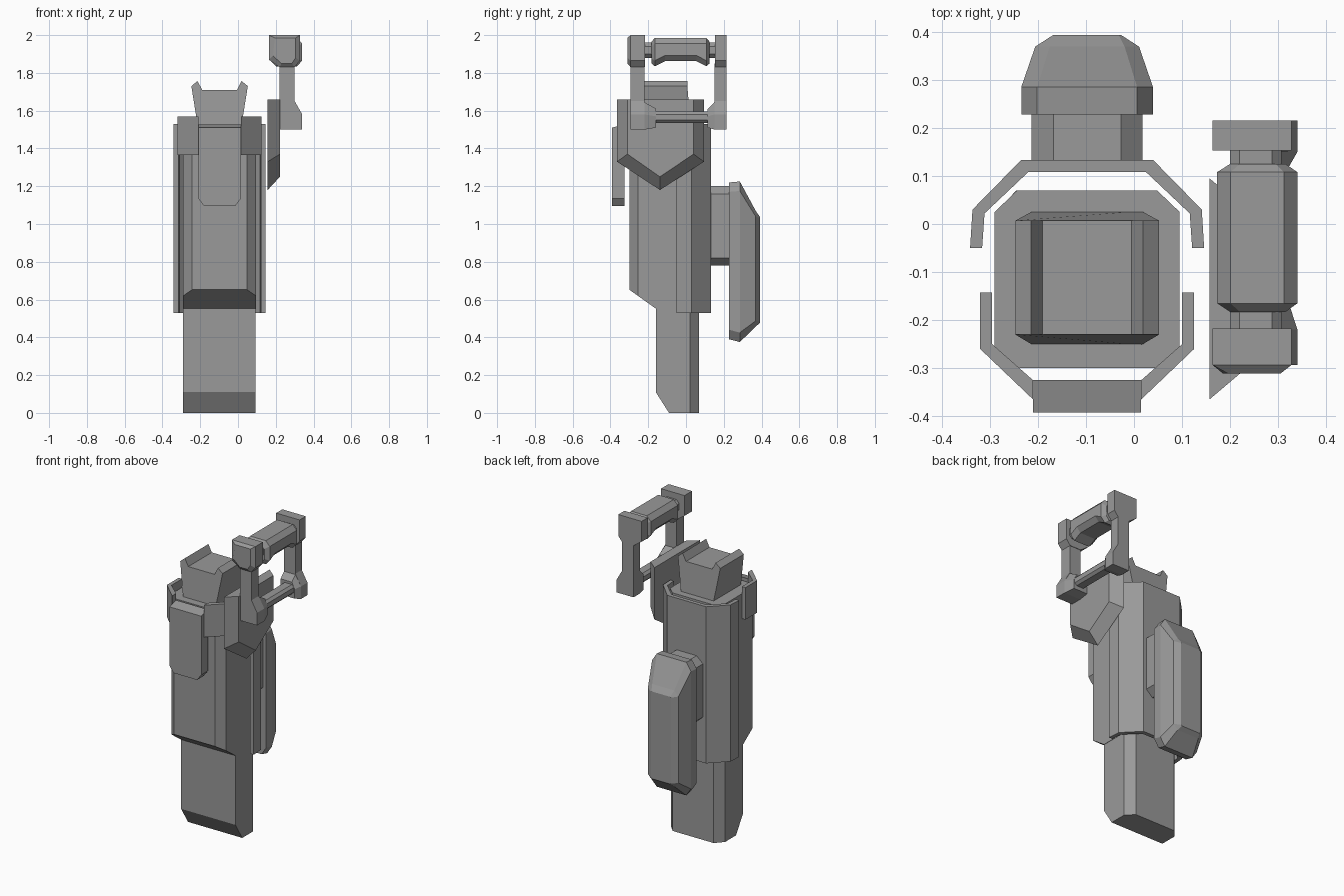
import bpy, bmesh
from mathutils import Vector

if "Cube" in bpy.data.objects:
    bpy.data.objects.remove(bpy.data.objects["Cube"])

C = -0.0975  # mirror centre of the main assembly in x

# Dark grey finish shared by all parts
GREY = bpy.data.materials.new("dark_grey")
GREY.diffuse_color = (0.32, 0.32, 0.32, 1)
GREY.use_nodes = True
GREY.node_tree.nodes["Principled BSDF"].inputs["Base Color"].default_value = GREY.diffuse_color


def loft(name, axis, sections, cut=None):
    """Skin polygons [(coord, [(u, v), ...]), ...] along an axis; optional bisect (point, normal)."""
    def place(c, p):
        return {'x': (c, p[0], p[1]), 'y': (p[0], c, p[1]), 'z': (p[0], p[1], c)}[axis]
    bm = bmesh.new()
    rings = [[bm.verts.new(place(c, p)) for p in poly] for c, poly in sections]
    n = len(rings[0])
    bm.faces.new(rings[0])
    bm.faces.new(rings[-1])
    for a, b in zip(rings, rings[1:]):
        for i in range(n):
            j = (i + 1) % n
            bm.faces.new((a[i], a[j], b[j], b[i]))
    if cut:
        geom = bm.verts[:] + bm.edges[:] + bm.faces[:]
        r = bmesh.ops.bisect_plane(bm, geom=geom, plane_co=Vector(cut[0]),
                                   plane_no=Vector(cut[1]).normalized(), clear_outer=True)
        edges = [e for e in r['geom_cut'] if isinstance(e, bmesh.types.BMEdge)]
        bmesh.ops.edgeloop_fill(bm, edges=edges)
    bmesh.ops.recalc_face_normals(bm, faces=bm.faces[:])
    mesh = bpy.data.meshes.new(name)
    bm.to_mesh(mesh)
    bm.free()
    mesh.materials.append(GREY)
    ob = bpy.data.objects.new(name, mesh)
    bpy.context.collection.objects.link(ob)
    return ob


def prism(name, axis, a, b, poly, cut=None):
    return loft(name, axis, [(a, poly), (b, poly)], cut)


def octo(u0, u1, v0, v1, cu, cv):
    return [(u0 + cu, v0), (u1 - cu, v0), (u1, v0 + cv), (u1, v1 - cv),
            (u1 - cu, v1), (u0 + cu, v1), (u0, v1 - cv), (u0, v0 + cv)]


def flip(pts):
    return [(2 * C - x, y) for x, y in pts]


# Main body with sloped lower front edge, and the lower leg
prism("body", 'z', 0.55, 1.52, octo(-0.29, 0.095, -0.30, 0.07, 0.047, 0.045),
      ((0, -0.30, 0.652), (0, -0.10, -0.14)))
prism("lower_leg", 'z', 0, 0.58,
      [(-0.29, -0.16), (0.093, -0.16), (0.093, 0.02), (0.045, 0.07), (-0.245, 0.07), (-0.29, 0.02)],
      ((0, -0.16, 0.11), (0, -0.11, -0.07)))

# Top block with two raised lips, leaning in toward the top
half = [(-0.21, 1.50), (-0.247, 1.73), (-0.214, 1.757), (-0.19, 1.71)]
prof = half + flip(half)[::-1]
top = prism("top_block", 'y', -0.252, 0.027, prof)
for v in top.data.vertices:
    if v.co.z > 1.6:
        v.co.y += 0.022 if v.co.y < -0.1 else -0.02

# Wrap-around rear shell
outer = [(-0.341, -0.05), (-0.336, 0.03), (-0.235, 0.133)]
inner = [(-0.22, 0.108), (-0.311, 0.022), (-0.316, -0.05)]
prism("rear_shell", 'z', 0.53, 1.53, outer + flip(outer)[::-1] + flip(inner)[::-1] + inner)

# Front bracket arms and front plate
arm = [(-0.32, -0.143), (-0.32, -0.26), (-0.21, -0.365), (-0.21, -0.325), (-0.295, -0.25), (-0.295, -0.143)]
prism("bracket_arm_left", 'z', 1.365, 1.57, arm)
prism("bracket_arm_right", 'z', 1.365, 1.57, flip(arm))


def plate(z):
    h = [(-0.21, z), (-0.21, 1.135), (-0.18, 1.095)]
    return h + flip(h)[::-1]


loft("front_plate", 'y', [(-0.392, plate(1.51)), (-0.325, plate(1.527))])

# Rear connector and rear pad
prism("rear_connector", 'y', 0.12, 0.24, octo(-0.213, 0.018, 0.78, 1.20, 0.045, 0.04))


def pad(w, z0, z1, cx, cz):
    return octo(C - w, C + w, z0, z1, cx, cz)


loft("rear_pad", 'y', [(0.228, pad(0.137, 0.39, 1.22, 0.033, 0.05)),
                       (0.285, pad(0.137, 0.375, 1.225, 0.033, 0.05)),
                       (0.369, pad(0.108, 0.457, 1.07, 0.030, 0.03)),
                       (0.393, pad(0.071, 0.478, 1.035, 0.005, 0.005))])

# Side shield with bevelled outer face
loft("side_shield", 'x', [
    (0.157, [(-0.365, 1.66), (-0.365, 1.33), (-0.138, 1.18), (0.095, 1.33), (0.095, 1.66)]),
    (0.222, [(-0.31, 1.66), (-0.31, 1.37), (-0.138, 1.25), (0.04, 1.37), (0.04, 1.66)])])

# Handle posts: head, stem and flared foot
head = [(0.163, 2.0), (0.163, 1.87), (0.22, 1.83), (0.30, 1.83), (0.328, 1.865), (0.328, 2.0)]
face = [(0.195, 1.985), (0.185, 1.89), (0.23, 1.85), (0.285, 1.85), (0.305, 1.88), (0.305, 1.985)]
stem = [(0.22, 1.85), (0.22, 1.50), (0.34, 1.50), (0.34, 1.58), (0.30, 1.65), (0.30, 1.85)]
foot = [(0.22, 1.50), (0.34, 1.50), (0.34, 1.58), (0.30, 1.645), (0.22, 1.645)]
toe = [(0.22, 1.51), (0.32, 1.51), (0.32, 1.57), (0.30, 1.61), (0.22, 1.61)]
loft("front_post_head", 'y', [(-0.311, face), (-0.293, head), (-0.217, head)])
prism("rear_post_head", 'y', 0.153, 0.215, head)
for label, y0, y1, y2 in (("front", -0.293, -0.22, -0.158), ("rear", 0.215, 0.15, 0.115)):
    prism(label + "_post_stem", 'y', y0, y1, stem)
    loft(label + "_post_foot", 'y', [(y1, foot), (y2, toe)])

# Crossbar, grip core and arched grip
prism("lower_crossbar", 'y', -0.17, 0.13, octo(0.235, 0.315, 1.535, 1.595, 0.015, 0.015))
prism("grip_core", 'y', -0.23, 0.165, octo(0.20, 0.307, 1.88, 1.96, 0.02, 0.02))


def ring(z0):
    return octo(0.173, 0.34, z0, 1.985, 0.028, 0.03)


end = octo(0.20, 0.315, 1.85, 1.965, 0.02, 0.025)
loft("grip", 'y', [(-0.183, end), (-0.165, ring(1.835)), (-0.11, ring(1.862)),
                   (0.055, ring(1.862)), (0.108, ring(1.835)), (0.125, end)])
